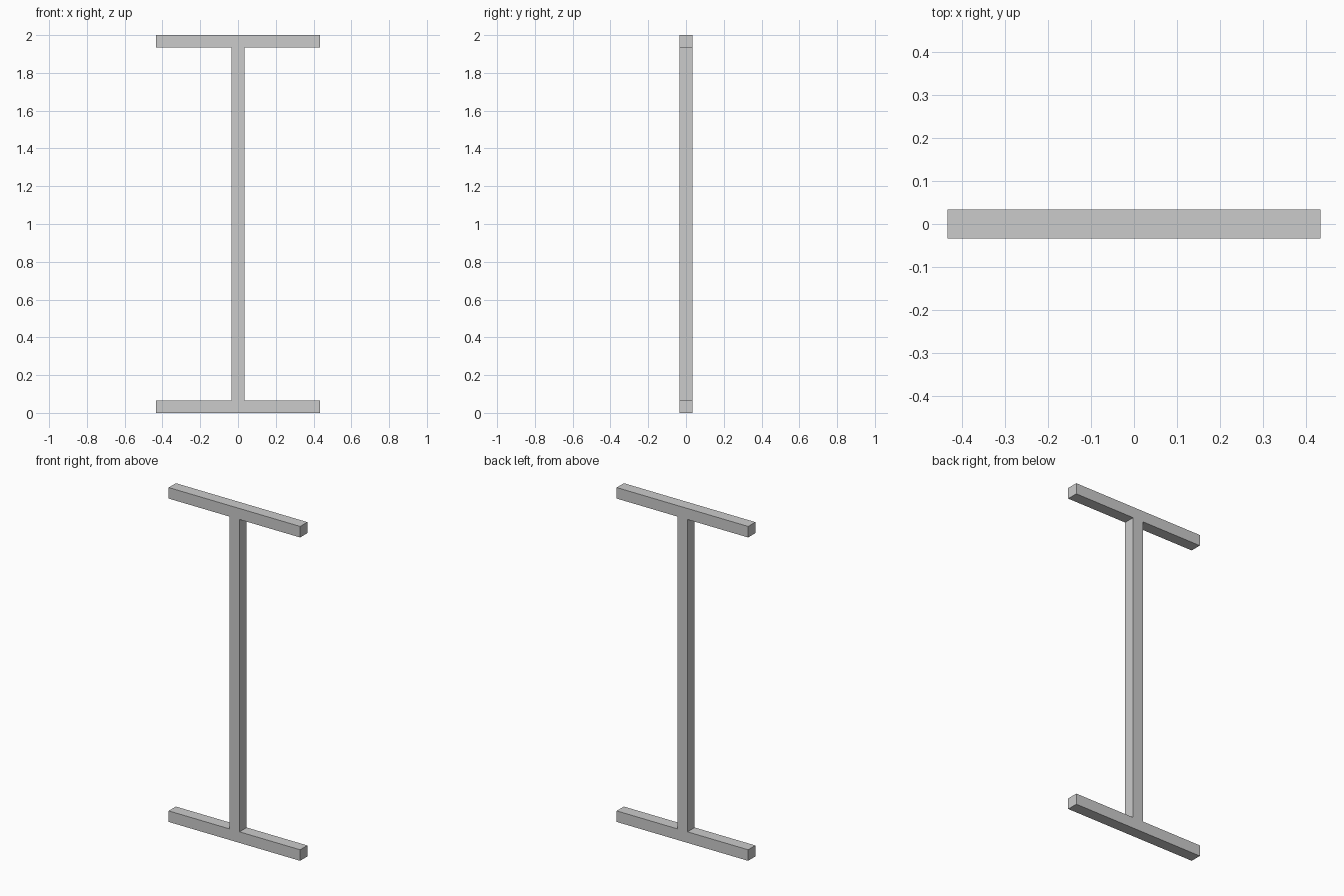
import bpy
import bmesh

if "Cube" in bpy.data.objects:
    bpy.data.objects.remove(bpy.data.objects["Cube"])

HEIGHT = 2.0
BAR_HALF = 0.435    # half length of the crossbars
POST_HALF = 0.034   # half width of the upright
THICK = 0.066       # crossbar thickness
DEPTH = 0.068

# right half of the I-shaped outline, bottom to top, then mirrored for the left
right = [(BAR_HALF, 0), (BAR_HALF, THICK), (POST_HALF, THICK),
         (POST_HALF, HEIGHT - THICK), (BAR_HALF, HEIGHT - THICK), (BAR_HALF, HEIGHT)]
outline = right + [(-x, z) for x, z in reversed(right)]

# extrude the outline from front to back
bm = bmesh.new()
front = bm.faces.new([bm.verts.new((x, -DEPTH / 2, z)) for x, z in outline])
ext = bmesh.ops.extrude_face_region(bm, geom=[front], use_keep_orig=True)
back = [v for v in ext["geom"] if isinstance(v, bmesh.types.BMVert)]
bmesh.ops.translate(bm, verts=back, vec=(0, DEPTH, 0))
bmesh.ops.recalc_face_normals(bm, faces=bm.faces)

# upright post with top and bottom crossbars
mesh = bpy.data.meshes.new("post_with_crossbars")
bm.to_mesh(mesh)
bm.free()
bpy.context.collection.objects.link(bpy.data.objects.new("post_with_crossbars", mesh))
